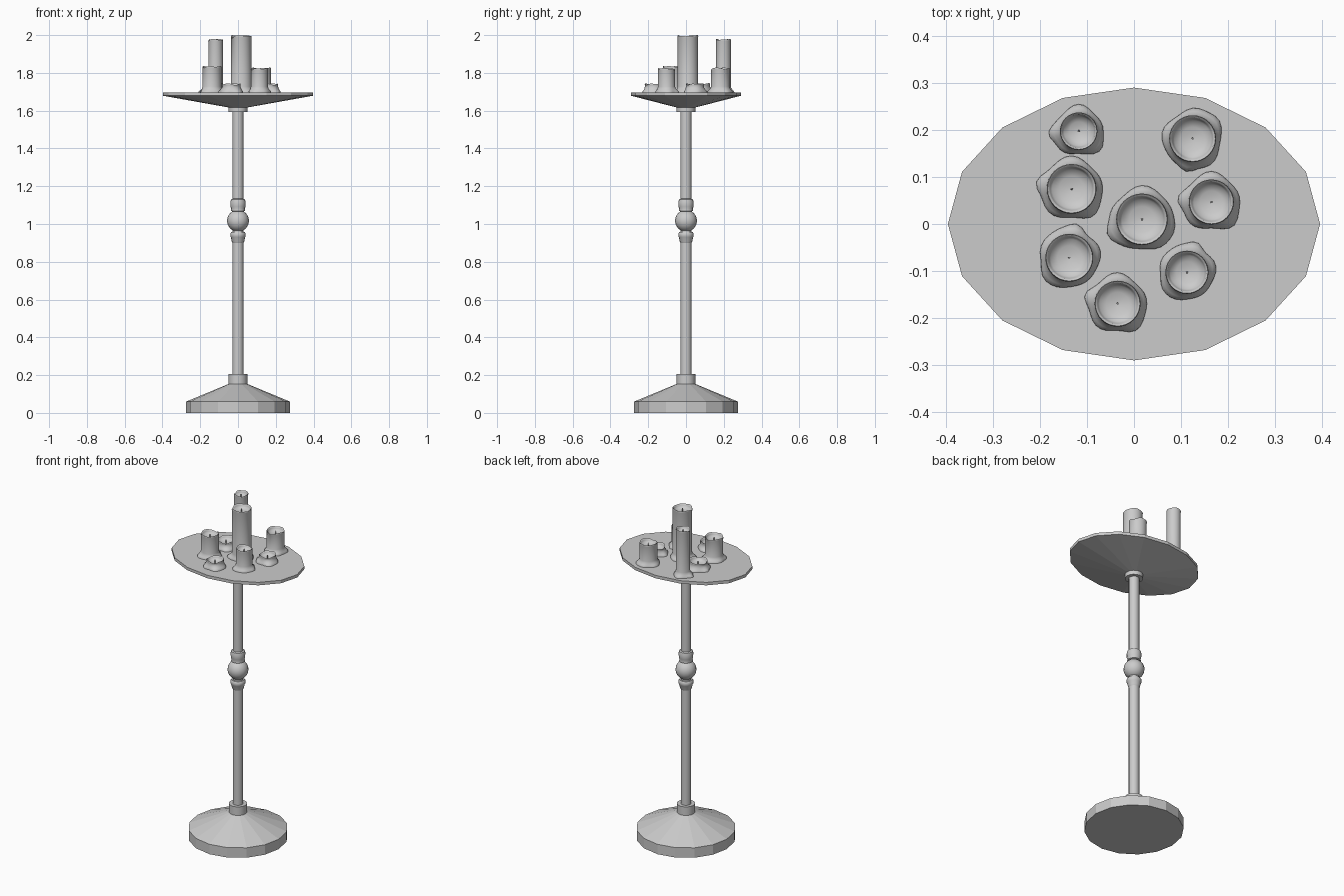
import bpy, bmesh, math

if "Cube" in bpy.data.objects:
    bpy.data.objects.remove(bpy.data.objects["Cube"])

TAU = 2 * math.pi


def loft(name, rings, smooth=None):
    """Skin a list of vertex rings, closing both ends with flat caps."""
    bm = bmesh.new()
    loops = [[bm.verts.new(p) for p in ring] for ring in rings]
    n = len(loops[0])
    for a, b in zip(loops, loops[1:]):
        for i in range(n):
            j = (i + 1) % n
            bm.faces.new((a[i], a[j], b[j], b[i]))
    bm.faces.new(loops[0][::-1])
    bm.faces.new(loops[-1])
    bmesh.ops.recalc_face_normals(bm, faces=bm.faces)
    mesh = bpy.data.meshes.new(name)
    bm.to_mesh(mesh)
    bm.free()
    ob = bpy.data.objects.new(name, mesh)
    bpy.context.collection.objects.link(ob)
    if smooth:
        bpy.ops.object.select_all(action='DESELECT')
        ob.select_set(True)
        bpy.context.view_layer.objects.active = ob
        bpy.ops.object.shade_smooth_by_angle(angle=math.radians(smooth))
    return ob


def ellipse(rx, ry, z, n=16, cx=0, cy=0):
    return [(cx + rx * math.cos(TAU * i / n), cy + ry * math.sin(TAU * i / n), z)
            for i in range(n)]


def lathe(name, profile, n=16, smooth=None, cx=0, cy=0):
    return loft(name, [ellipse(r, r, z, n, cx, cy) for r, z in profile], smooth)


def bump(a, centre, width):
    d = (a - centre + math.pi) % TAU - math.pi
    return math.exp(-(d / width) ** 2)


# Stand: base, collars and pole
lathe("base", [(0.274, 0), (0.274, 0.06), (0.05, 0.153)])
lathe("lower_collar", [(0.05, 0.15), (0.05, 0.205)], smooth=30)
lathe("upper_collar", [(0.05, 1.592), (0.05, 1.622)], smooth=30)
lathe("pole", [(0.029, 0.2), (0.029, 1.6)], smooth=30)

# Turned knop in the middle of the pole
lathe("lower_ring", [(0.029, 0.9), (0.033, 0.908), (0.038, 0.93), (0.041, 0.935),
                     (0.041, 0.95), (0.036, 0.957), (0.029, 0.958)], smooth=40)
lathe("upper_ring", [(0.03, 1.066), (0.038, 1.07), (0.036, 1.08), (0.04, 1.092),
                     (0.041, 1.115), (0.037, 1.13), (0.029, 1.134)], smooth=40)
lathe("knop_ball", [(max(0.002, 0.058 * math.sin(math.pi * i / 12)),
                     1.017 - 0.058 * math.cos(math.pi * i / 12)) for i in range(13)],
      smooth=40)

# Oval tray, shallow cone underneath
loft("tray", [ellipse(0.05, 0.05, 1.617), ellipse(0.397, 0.291, 1.679),
              ellipse(0.397, 0.291, 1.697)])


def candle(name, cx, cy, r, top, spout):
    """Melted candle: wax puddle, wall, uneven rim, hollow bowl and wick."""
    n, z0 = 32, 1.694
    # radius factor, height, share of puddle outline, share of rim sag
    section = [(1.0, z0, 1.0, 0), (1.0, z0 + 0.008, 0.95, 0),
               (1.0, z0 + 0.015, 0.55, 0), (1.0, z0 + 0.024, 0.15, 0),
               (0.98, z0 + 0.034, 0.0, 0.15), (0.98, top - 0.009, 0, 0.7),
               (1.0, top - 0.004, 0, 1), (0.97, top, 0, 1),
               (0.9, top - 0.002, 0, 1), (0.86, top - 0.010, 0, 0.7),
               (0.78, top - 0.020, 0, 0.1), (0.5, top - 0.027, 0, 0),
               (0.05, top - 0.030, 0, 0)]
    rings = []
    for k, z, puddle, sag in section:
        ring = []
        for i in range(n):
            a = TAU * i / n
            spread = (0.013 + 0.003 * math.sin(3 * a + spout) + 0.002 * math.sin(5 * a)
                      + 0.012 * bump(a, spout, 0.3) + 0.006 * bump(a, spout + 2.4, 0.35))
            dip = (0.010 * bump(a, spout, 0.45) + 0.006 * bump(a, spout + 2.4, 0.4)
                   + 0.002 * (1 + math.sin(4 * a)))
            rad = r * k + spread * puddle
            ring.append((cx + rad * math.cos(a), cy + rad * math.sin(a), z - dip * sag))
        rings.append(ring)
    loft(name, rings, 50)
    lathe(name + "_wick", [(0.0025, top - 0.032), (0.002, top - 0.008)], 6, 40, cx, cy)


# Candles: x, y, radius, top height, direction of the main wax run
candles = [(0.017, 0.010, 0.055, 2.000, 205), (-0.118, 0.198, 0.040, 1.980, 185),
           (0.125, 0.182, 0.050, 1.828, 260), (-0.138, -0.072, 0.051, 1.836, 75),
           (0.113, -0.103, 0.046, 1.825, 70), (-0.133, 0.075, 0.053, 1.746, 170),
           (0.165, 0.047, 0.048, 1.744, 175), (-0.035, -0.170, 0.049, 1.744, 165)]
for i, (x, y, r, top, deg) in enumerate(candles):
    candle(f"candle_{i + 1}", x, y, r, top, math.radians(deg))
